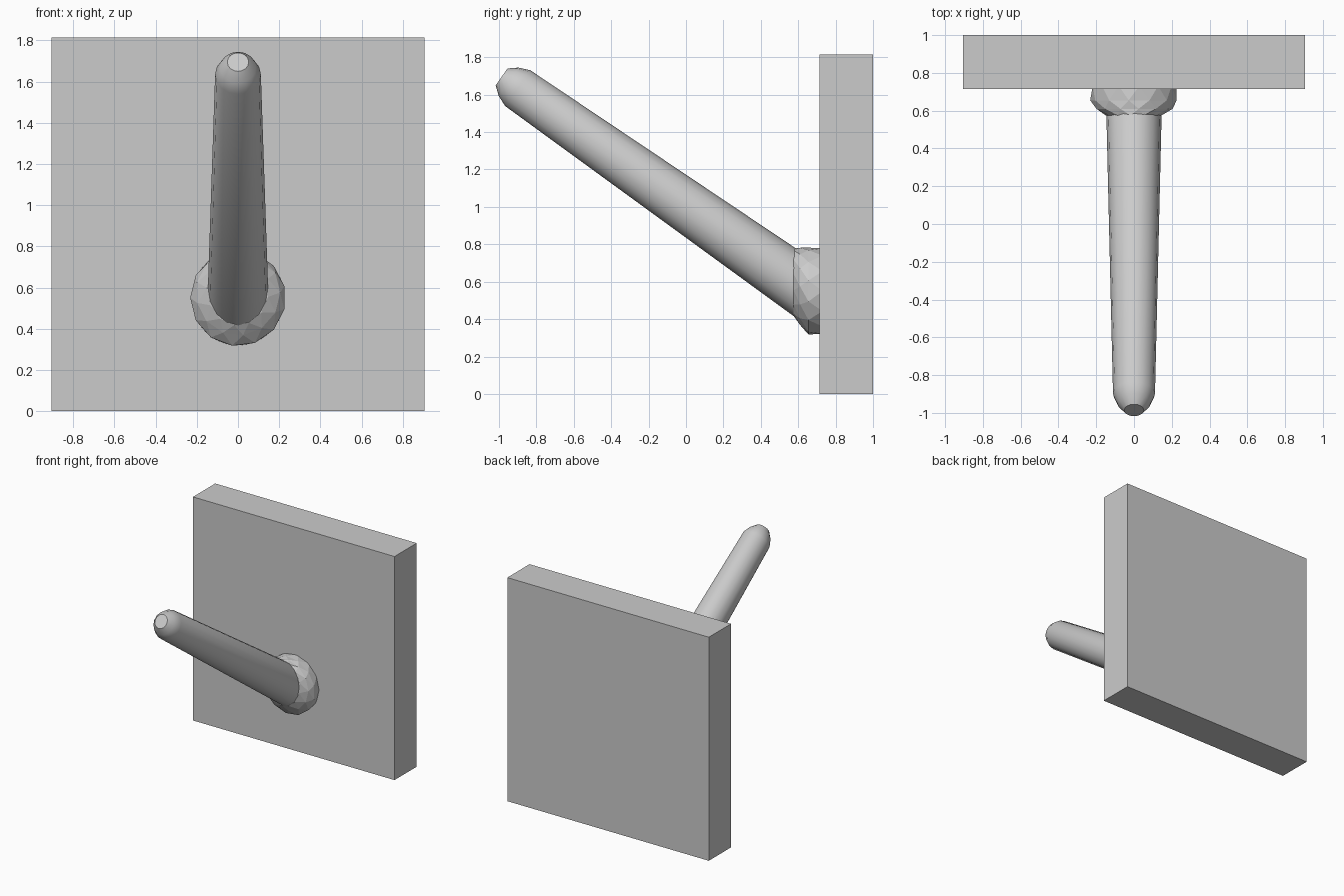
import bpy, bmesh, math
from mathutils import Vector

if "Cube" in bpy.data.objects:
    bpy.data.objects.remove(bpy.data.objects["Cube"])


def finish(name, bm, smooth=None):
    bmesh.ops.recalc_face_normals(bm, faces=bm.faces)
    mesh = bpy.data.meshes.new(name)
    bm.to_mesh(mesh)
    bm.free()
    obj = bpy.data.objects.new(name, mesh)
    bpy.context.collection.objects.link(obj)
    if smooth:
        bpy.ops.object.select_all(action='DESELECT')
        obj.select_set(True)
        bpy.context.view_layer.objects.active = obj
        bpy.ops.object.shade_smooth_by_angle(angle=math.radians(smooth))
    return obj


def ring(centre, rx, up, sides, turn=0.0):
    """Ellipse of points: half-width rx along x, half-height vector 'up'."""
    pts = []
    for i in range(sides):
        a = 2 * math.pi * (i + turn) / sides
        pts.append(Vector(centre) + Vector((rx * math.cos(a), 0, 0)) + Vector(up) * math.sin(a))
    return pts


def loft(name, rings, faceted=False, smooth=None):
    bm = bmesh.new()
    loops = [[bm.verts.new(p) for p in r] for r in rings]
    n = len(loops[0])
    for a, b in zip(loops, loops[1:]):
        for i in range(n):
            j = (i + 1) % n
            if faceted:
                bm.faces.new((a[i], a[j], b[i]))
                bm.faces.new((a[j], b[j], b[i]))
            else:
                bm.faces.new((a[i], a[j], b[j], b[i]))
    bm.faces.new(loops[0])
    bm.faces.new(loops[-1])
    return finish(name, bm, smooth)


# Square wall plate
bm = bmesh.new()
bmesh.ops.create_cube(bm, size=1)
for v in bm.verts:
    v.co = Vector((v.co.x * 1.81, 0.8575 + v.co.y * 0.285, (v.co.z + 0.5) * 1.815))
finish("wall_plate", bm)

# Faceted collar, skewed upward to meet the rod; rings staggered by half a side
collar = [  # y, centre z, half-width, half-height
    (0.73, 0.55, 0.225, 0.230),
    (0.655, 0.55, 0.232, 0.234),
    (0.61, 0.575, 0.205, 0.208),
    (0.575, 0.598, 0.150, 0.182),
]
loft("collar", [ring((0, y, z), rx, (0, 0, rz), 13, 0.5 * k)
                for k, (y, z, rx, rz) in enumerate(collar)], faceted=True)

# Tapered rod: base cut parallel to the plate, far end cut square with a rounded cap
SIDES = 16
end = Vector((0, -0.90, 1.635))
axis = Vector((0, -0.819, 0.573))
across = Vector((0, 0.573, 0.819))
rod = [ring((0, 0.60, 0.585), 0.146, (0, 0, 0.183), SIDES),
       ring((0, 0.57, 0.605), 0.146, (0, 0, 0.185), SIDES)]
for along, r in ((0, 0.117), (0.06, 0.092), (0.105, 0.055)):
    rod.append(ring(end + axis * along, r * 0.95, across * r, SIDES))
loft("rod", rod, smooth=25)
